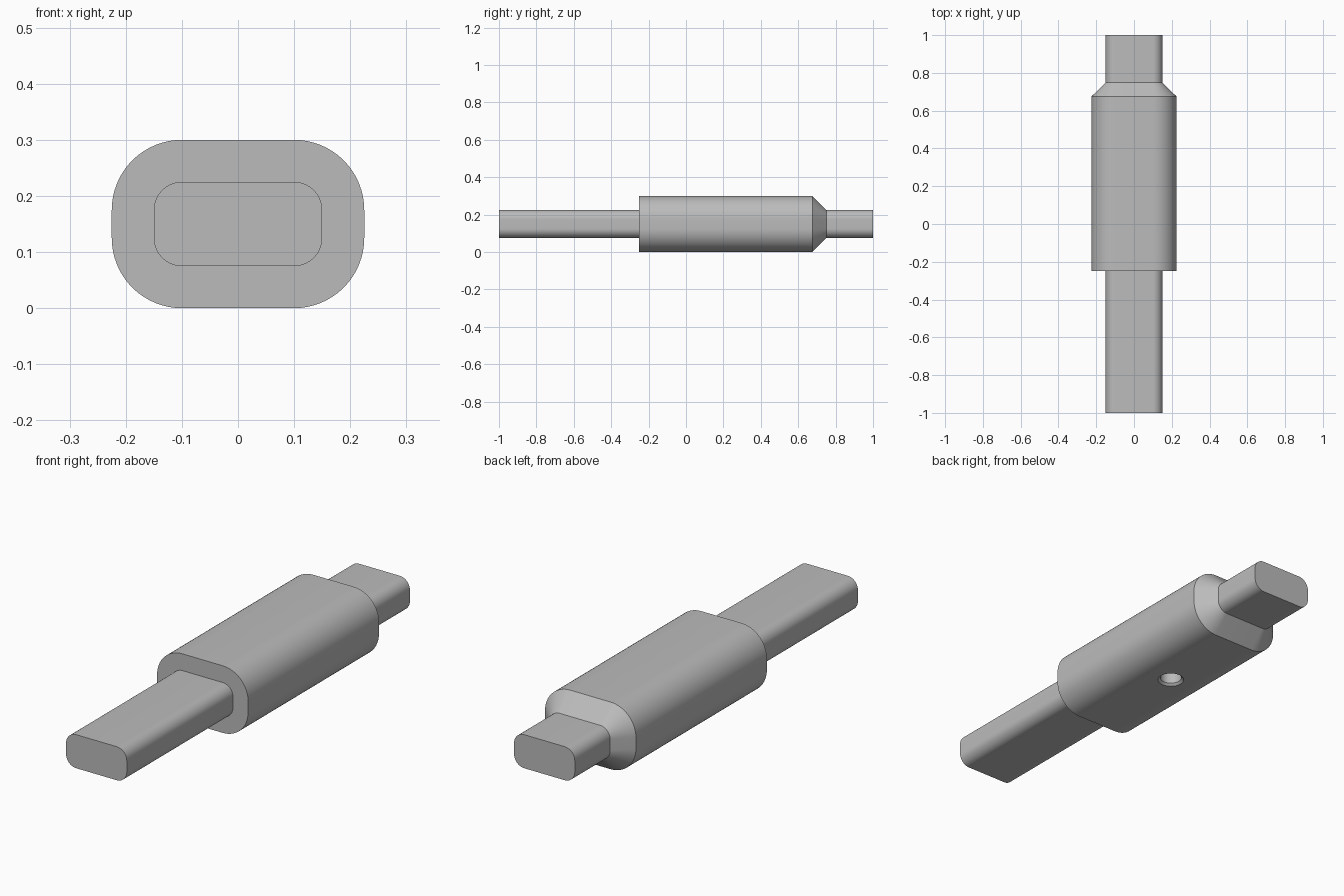
import bpy
import bmesh
from math import cos, sin, pi, radians

if "Cube" in bpy.data.objects:
    bpy.data.objects.remove(bpy.data.objects["Cube"])

MID_Z = 0.15          # height of the long axis
CORE_X, CORE_Z = 0.10, 0.025   # corner centres shared by both outlines
SMALL, LARGE = 0.05, 0.125     # corner radii of bar and sleeve
CORNER_STEPS = 16

grey = bpy.data.materials.new("plain grey")
grey.use_nodes = True
colour = (0.5, 0.5, 0.5, 1)
grey.diffuse_color = colour
grey.node_tree.nodes["Principled BSDF"].inputs["Base Color"].default_value = colour


def outline(radius):
    """Rounded rectangle across the long axis."""
    points = []
    for quarter, (sx, sz) in enumerate([(1, 1), (-1, 1), (-1, -1), (1, -1)]):
        for i in range(CORNER_STEPS + 1):
            a = (quarter + i / CORNER_STEPS) * pi / 2
            points.append((sx * CORE_X + radius * cos(a),
                           MID_Z + sz * CORE_Z + radius * sin(a)))
    return points


def circle(radius):
    return [(radius * cos(2 * pi * i / 48), radius * sin(2 * pi * i / 48))
            for i in range(48)]


def loft(name, rings):
    """Skin a list of equal rings and cap both ends."""
    bm = bmesh.new()
    loops = [[bm.verts.new(p) for p in ring] for ring in rings]
    n = len(loops[0])
    for a, b in zip(loops, loops[1:]):
        for i in range(n):
            j = (i + 1) % n
            bm.faces.new((a[i], a[j], b[j], b[i]))
    bm.faces.new(loops[0])
    bm.faces.new(loops[-1])
    bmesh.ops.recalc_face_normals(bm, faces=bm.faces)
    mesh = bpy.data.meshes.new(name)
    bm.to_mesh(mesh)
    bm.free()
    mesh.materials.append(grey)
    obj = bpy.data.objects.new(name, mesh)
    bpy.context.collection.objects.link(obj)
    return obj


# Bar with its thick sleeve: stations along y, tapered at the back shoulder
stations = [(-1, SMALL), (-0.25, SMALL), (-0.25, LARGE),
            (0.675, LARGE), (0.75, SMALL), (1, SMALL)]
body = loft("sleeved_bar", [[(x, y, z) for x, z in outline(r)] for y, r in stations])

# Countersunk blind hole in the underside, midway along the sleeve
hole = [(-0.01, 0.066), (0.01, 0.046), (0.075, 0.046)]
cutter = loft("hole_cutter", [[(x, 0.25 + y, z) for x, y in circle(r)] for z, r in hole])
cutter.hide_render = True

cut = body.modifiers.new("hole", "BOOLEAN")
cut.operation = "DIFFERENCE"
cut.solver = "EXACT"
cut.object = cutter
bpy.ops.object.select_all(action="DESELECT")
body.select_set(True)
bpy.context.view_layer.objects.active = body
bpy.ops.object.modifier_apply(modifier=cut.name)
bpy.data.objects.remove(cutter)

# Smooth rounded corners, crisp edges
bpy.ops.object.shade_smooth_by_angle(angle=radians(30))
